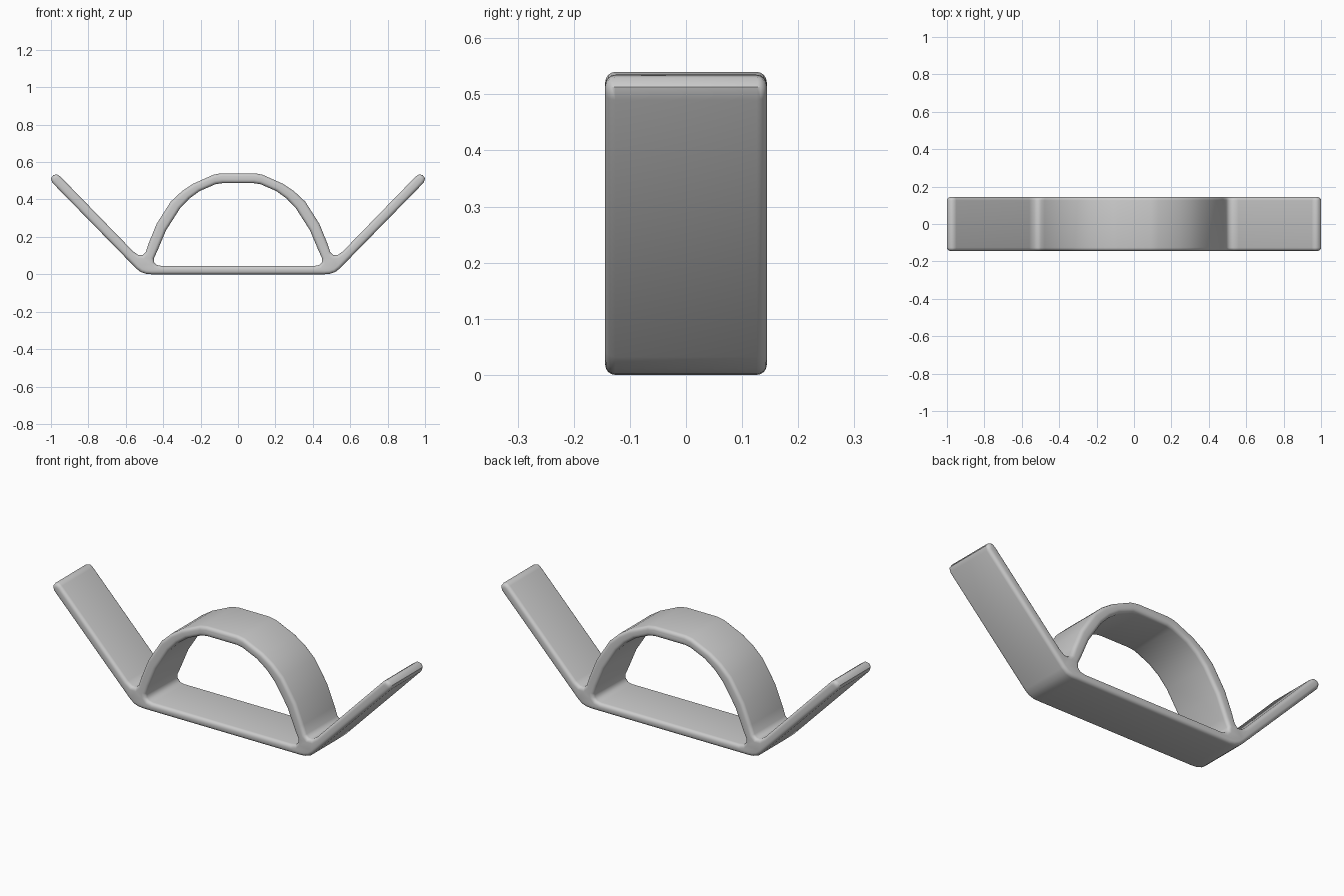
import bpy
import math

cube = bpy.data.objects.get("Cube")
if cube:
    bpy.data.objects.remove(cube, do_unlink=True)

HALF_DEPTH = 0.144
ROUND = 0.018

# Right halves of the two outlines (x, z), listed from the top centre downwards
outer = [(0.09, 0.54), (0.13, 0.533), (0.24, 0.484), (0.3, 0.444), (0.36, 0.388),
         (0.435, 0.27), (0.478, 0.165), (0.494, 0.118), (0.51, 0.102), (0.533, 0.103),
         (0.56, 0.122), (0.95, 0.523), (0.968, 0.535), (0.988, 0.53), (1.0, 0.513),
         (0.993, 0.49), (0.545, 0.032), (0.52, 0.012), (0.49, 0.002), (0.46, 0.0)]
inner = [(0.085, 0.487), (0.12, 0.482), (0.205, 0.445), (0.26, 0.405), (0.31, 0.352),
         (0.385, 0.235), (0.43, 0.128), (0.45, 0.085), (0.448, 0.064), (0.435, 0.05),
         (0.41, 0.045)]


def add_outline(curve, half):
    """Close a half outline by mirroring it across x = 0."""
    points = half + [(-x, z) for x, z in reversed(half)]
    spline = curve.splines.new("POLY")
    spline.points.add(len(points) - 1)
    for point, (x, z) in zip(spline.points, points):
        point.co = (x, z, 0, 1)
    spline.use_cyclic_u = True


# One continuous band: base, arch and angled wings, with rounded rims
curve = bpy.data.curves.new("arched_bracket", "CURVE")
curve.dimensions = "2D"
curve.fill_mode = "BOTH"
add_outline(curve, outer)
add_outline(curve, inner)
curve.extrude = HALF_DEPTH - ROUND
curve.bevel_depth = ROUND
curve.bevel_resolution = 3
curve.offset = -ROUND

bracket = bpy.data.objects.new("arched_bracket", curve)
bpy.context.collection.objects.link(bracket)
bracket.rotation_euler = (math.pi / 2, 0, 0)

grey = bpy.data.materials.new("plain_grey")
grey.use_nodes = True
colour = (0.6, 0.6, 0.6, 1)
grey.diffuse_color = colour
grey.node_tree.nodes["Principled BSDF"].inputs["Base Color"].default_value = colour
curve.materials.append(grey)

# Turn the band into a welded mesh with smooth rims
bpy.ops.object.select_all(action="DESELECT")
bracket.select_set(True)
bpy.context.view_layer.objects.active = bracket
bpy.ops.object.convert(target="MESH")
bpy.ops.object.transform_apply(location=False, rotation=True, scale=False)
bpy.ops.object.mode_set(mode="EDIT")
bpy.ops.mesh.select_all(action="SELECT")
bpy.ops.mesh.remove_doubles(threshold=0.0005)
bpy.ops.mesh.normals_make_consistent(inside=False)
bpy.ops.object.mode_set(mode="OBJECT")
bpy.ops.object.shade_smooth_by_angle(angle=math.radians(50))
